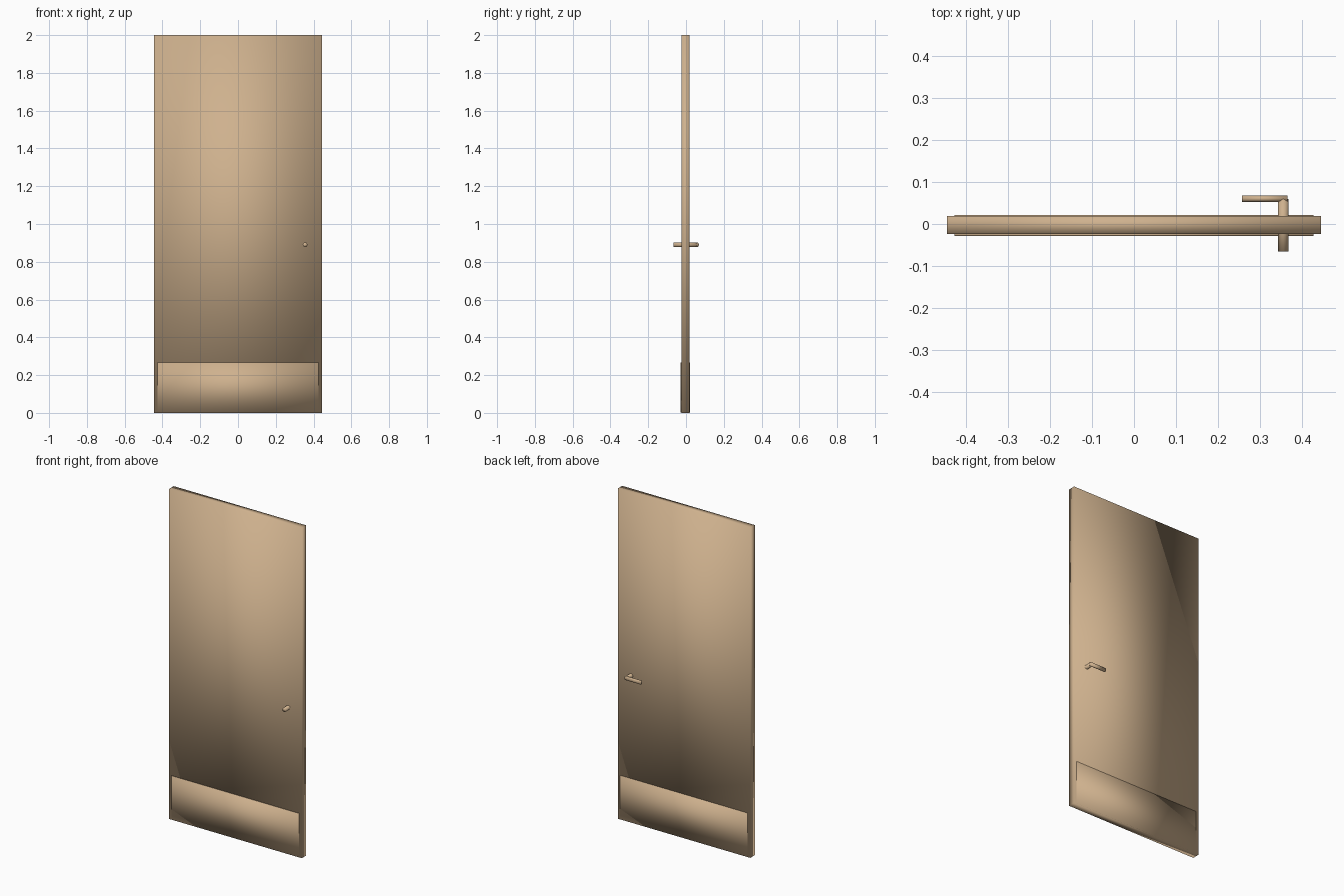
import bpy, math

if "Cube" in bpy.data.objects:
    bpy.data.objects.remove(bpy.data.objects["Cube"])

wood = bpy.data.materials.new("tan_finish")
wood.diffuse_color = (0.62, 0.44, 0.27, 1)
wood.use_nodes = True
wood.node_tree.nodes["Principled BSDF"].inputs["Base Color"].default_value = wood.diffuse_color


def finish(o, name):
    o.name = name
    o.data.materials.append(wood)
    bpy.ops.object.shade_smooth()
    return o


def box(name, x0, x1, y0, y1, z0, z1):
    bpy.ops.mesh.primitive_cube_add(size=1, location=((x0+x1)/2, (y0+y1)/2, (z0+z1)/2))
    o = bpy.context.object
    o.scale = (x1-x0, y1-y0, z1-z0)
    bpy.ops.object.transform_apply(location=False, rotation=False, scale=True)
    return finish(o, name)


def rod(name, center, length, rot, radius):
    bpy.ops.mesh.primitive_cylinder_add(vertices=12, radius=radius, depth=length,
                                        location=center, rotation=rot)
    o = bpy.context.object
    bpy.ops.object.transform_apply(location=False, rotation=True, scale=True)
    return finish(o, name)


# door slab, softly shaded across its edges
box("door_panel", -0.444, 0.444, -0.024, 0.019, 0, 2.0)

# kick plates on both faces
box("kick_plate_front", -0.427, 0.427, -0.028, -0.022, 0.003, 0.267)
box("kick_plate_back", -0.427, 0.427, 0.016, 0.021, 0.003, 0.267)

# handle spindle through the door, with a lever on the back
HX, HZ = 0.355, 0.89
rod("handle_spindle", (HX, -0.0025, HZ), 0.125, (math.pi/2, 0, 0), 0.0125)
lever = rod("handle_lever", (0.311, 0.06, HZ), 0.108, (0, math.pi/2, 0), 0.0125)
for v in lever.data.vertices:
    v.co.y *= 0.66
